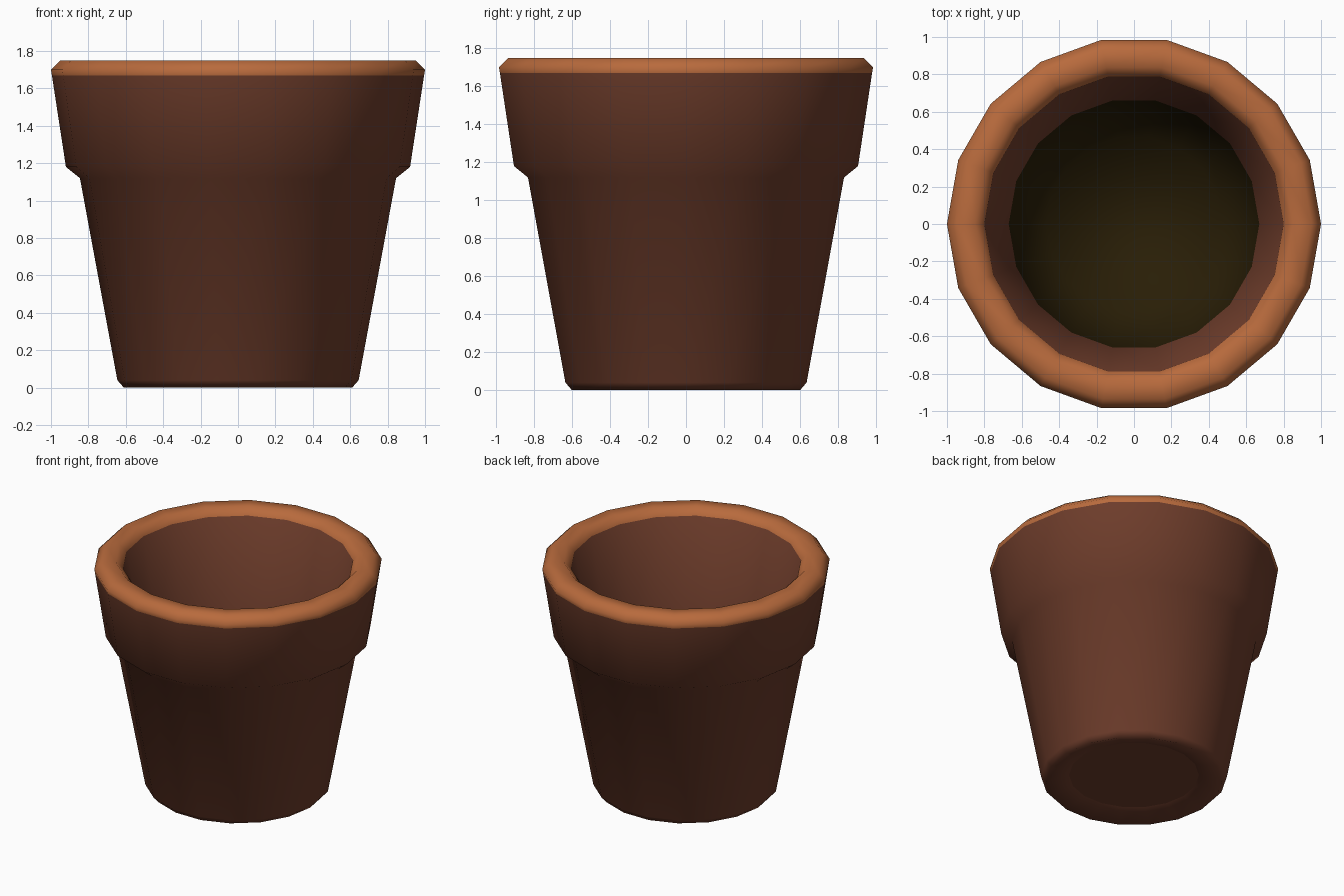
import bpy, bmesh, math

if "Cube" in bpy.data.objects:
    bpy.data.objects.remove(bpy.data.objects["Cube"])

SIDES = 18


def material(name, rgb):
    m = bpy.data.materials.new(name)
    m.diffuse_color = (*rgb, 1)
    m.use_nodes = True
    m.node_tree.nodes["Principled BSDF"].inputs["Base Color"].default_value = m.diffuse_color
    return m


clay = material("dark clay", (0.155, 0.046, 0.024))
rim = material("light clay rim", (0.48, 0.145, 0.046))
soil = material("dark inside", (0.022, 0.013, 0.002))

# Profile from the underside recess, up the outside, over the lip, down the inside:
# (radius, height, material of the band ending at this point)
profile = [
    (0.45, 0.05, 0), (0.61, 0.0, 0), (0.645, 0.04, 0),
    (0.845, 1.12, 0), (0.92, 1.18, 0), (0.995, 1.67, 0),
    (1.0, 1.70, 1), (0.95, 1.75, 1), (0.85, 1.75, 1), (0.80, 1.70, 1),
    (0.67, 1.0, 0), (0.47, 0.08, 2),
]

bm = bmesh.new()
rings = []
for r, z, _ in profile:
    rings.append([bm.verts.new((r * math.cos(math.tau * i / SIDES),
                                r * math.sin(math.tau * i / SIDES), z))
                  for i in range(SIDES)])

# Side bands
for k in range(1, len(rings)):
    a, b = rings[k - 1], rings[k]
    for i in range(SIDES):
        j = (i + 1) % SIDES
        f = bm.faces.new((a[i], a[j], b[j], b[i]))
        f.material_index = profile[k][2]
        f.smooth = True

# Underside plate (flat) and inner floor (blended into the wall)
bm.faces.new(rings[0][::-1]).material_index = 0
floor = bm.faces.new(rings[-1])
floor.material_index = 2
floor.smooth = True
bm.normal_update()

mesh = bpy.data.meshes.new("flower_pot")
bm.to_mesh(mesh)
bm.free()
for m in (clay, rim, soil):
    mesh.materials.append(m)
pot = bpy.data.objects.new("flower_pot", mesh)
bpy.context.collection.objects.link(pot)
